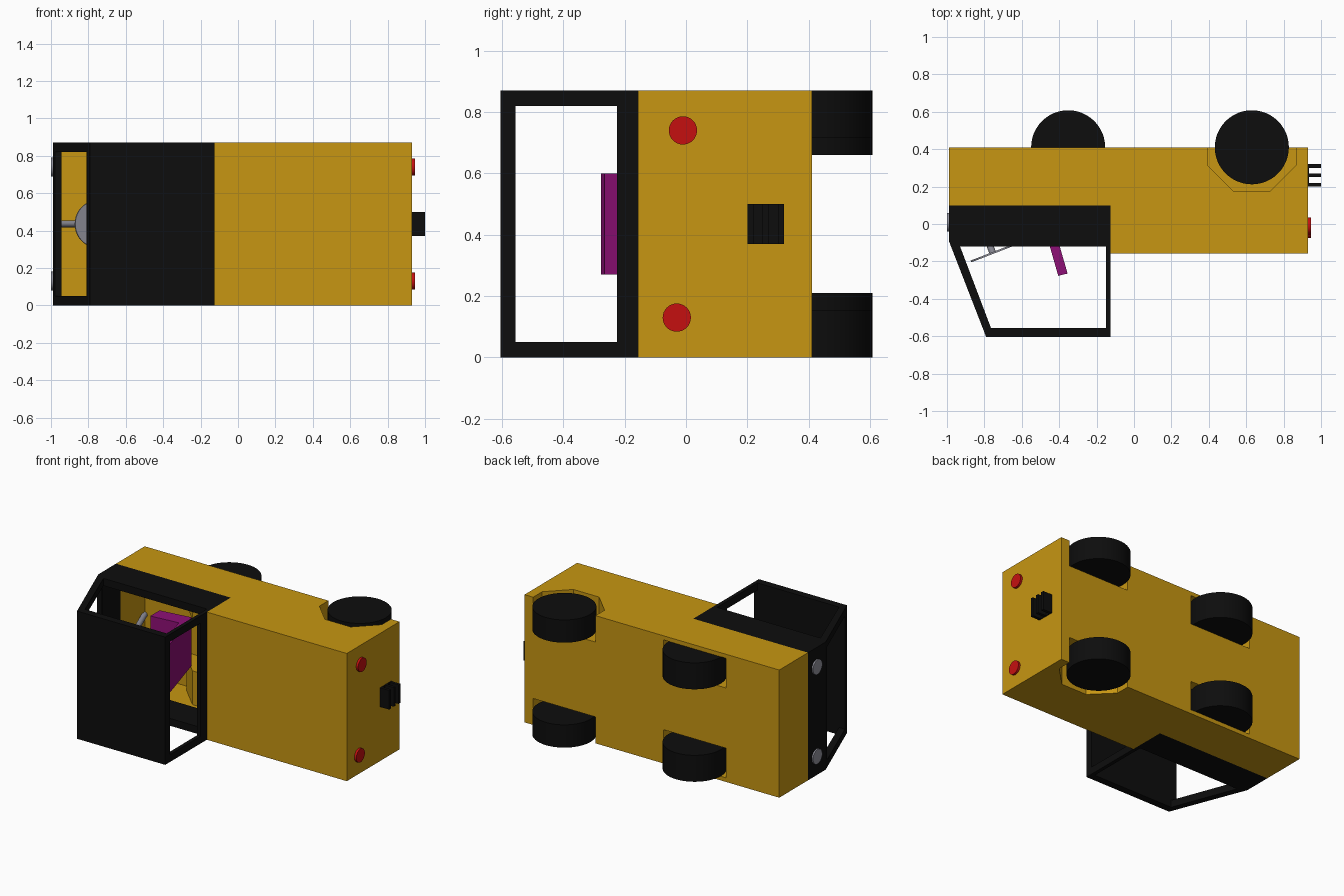
import bpy, bmesh, math
from mathutils import Vector

cube = bpy.data.objects.get("Cube")
if cube:
    bpy.data.objects.remove(cube, do_unlink=True)

WIDTH = 0.87


def material(name, rgb):
    m = bpy.data.materials.new(name)
    m.use_nodes = True
    m.diffuse_color = (*rgb, 1)
    m.node_tree.nodes["Principled BSDF"].inputs["Base Color"].default_value = (*rgb, 1)
    return m


gold = material("gold_paint", (0.57, 0.305, 0.006))
black = material("black", (0.004, 0.004, 0.004))
red = material("red_lens", (0.56, 0.005, 0.005))
gray = material("gray_metal", (0.29, 0.29, 0.34))
magenta = material("magenta_seat", (0.27, 0.005, 0.18))


def finish(name, bm, mat):
    bmesh.ops.recalc_face_normals(bm, faces=bm.faces)
    mesh = bpy.data.meshes.new(name)
    bm.to_mesh(mesh)
    bm.free()
    mesh.materials.append(mat)
    ob = bpy.data.objects.new(name, mesh)
    bpy.context.collection.objects.link(ob)
    return ob


def prism(name, points, z0, z1, mat):
    """Side profile in x, y extruded across the width."""
    bm = bmesh.new()
    face = bm.faces.new([bm.verts.new((x, y, z0)) for x, y in points])
    out = bmesh.ops.extrude_face_region(bm, geom=[face])
    verts = [v for v in out["geom"] if isinstance(v, bmesh.types.BMVert)]
    bmesh.ops.translate(bm, verts=verts, vec=(0, 0, z1 - z0))
    return finish(name, bm, mat)


def box(name, x0, x1, y0, y1, z0, z1, mat):
    return prism(name, [(x0, y0), (x1, y0), (x1, y1), (x0, y1)], z0, z1, mat)


def rod(name, start, end, radius, mat, sides=32):
    """Cylinder between two points."""
    a, b = Vector(start), Vector(end)
    bm = bmesh.new()
    bmesh.ops.create_cone(bm, cap_ends=True, segments=sides, radius1=radius,
                          radius2=radius, depth=(b - a).length)
    rot = (b - a).to_track_quat("Z", "Y")
    for v in bm.verts:
        v.co = rot @ v.co + (a + b) / 2
    ob = finish(name, bm, mat)
    select(ob)
    bpy.ops.object.shade_smooth_by_angle(angle=math.radians(35))
    return ob


def select(ob):
    bpy.ops.object.select_all(action="DESELECT")
    ob.select_set(True)
    bpy.context.view_layer.objects.active = ob


def combine(ob, tool, operation="DIFFERENCE"):
    select(ob)
    mod = ob.modifiers.new("boolean", "BOOLEAN")
    mod.operation = operation
    mod.solver = "EXACT"
    mod.object = tool
    bpy.ops.object.modifier_apply(modifier=mod.name)
    bpy.data.objects.remove(tool, do_unlink=True)


def octagon(cx, apothem, half=False):
    r = apothem / math.cos(math.pi / 8)
    pts = [(cx + r * math.cos((k + 0.5) * math.pi / 4),
            0.41 + r * math.sin((k + 0.5) * math.pi / 4)) for k in range(8)]
    if half:
        pts = [p for p in pts if p[1] < 0.41]
        pts = [(cx - apothem, 0.39)] + pts + [(cx + apothem, 0.39)]
    return pts


def spans(z0, z1):
    """A span across the width and its mirror image."""
    return (("left", z0, z1), ("right", WIDTH - z1, WIDTH - z0))


# Body with hollow cab floor and cargo block
body = prism("body", [(-0.99, 0.41), (-0.99, 0.10), (-0.125, 0.10), (-0.125, -0.157),
                      (0.93, -0.157), (0.93, 0.41)], 0, WIDTH, gold)
combine(body, box("cavity", -0.955, -0.15, 0, 0.36, 0.03, WIDTH - 0.03, gold))

# Wheel arches: enclosed front housings, open octagonal rear arches
FRONT_X, REAR_X = -0.352, 0.63
for side, z0, z1 in spans(0.61, 0.85):
    combine(body, prism("housing", octagon(FRONT_X, 0.25, True), z0, z1, gold), "UNION")
for side, z0, z1 in spans(0.64, 0.842):
    combine(body, prism("front_arch", octagon(FRONT_X, 0.235), z0, z1, gold))
for side, z0, z1 in spans(0.69, 1.0):
    combine(body, prism("rear_arch", octagon(REAR_X, 0.235), z0, z1, gold))

# Cab frame, cut hollow with open windows
cab = prism("cab_frame", [(-0.99, 0.10), (-0.99, -0.09), (-0.79, -0.605),
                          (-0.125, -0.605), (-0.125, 0.10)], 0, WIDTH, black)
combine(cab, prism("cab_cavity", [(-0.955, 0.2), (-0.955, -0.09), (-0.76, -0.555),
                                  (-0.15, -0.555), (-0.15, 0.2)], 0.05, WIDTH - 0.05, black))
combine(cab, prism("side_windows", [(-0.93, -0.12), (-0.765, -0.555), (-0.15, -0.555),
                                    (-0.15, -0.12)], -0.1, 1, black))
combine(cab, box("rear_window", -0.3, 0, -0.555, -0.225, 0.05, WIDTH - 0.05, black))
combine(cab, prism("windshield", [(-1.2, -0.12), (-0.9, -0.12), (-0.74, -0.555),
                                  (-1.2, -0.555)], 0.05, WIDTH - 0.05, black))

# Wheels
for name, x, z0, z1 in (("front", FRONT_X, 0.66, 0.84), ("rear", REAR_X, 0.715, WIDTH)):
    for side, a, b in spans(z0, z1):
        rod(f"{name}_wheel_{side}", (x, 0.41, a), (x, 0.41, b), 0.198, black, 48)

# Seat
prism("seat", [(-0.405, -0.277), (-0.355, -0.265), (-0.49, 0.2), (-0.71, 0.17),
               (-0.71, 0.07), (-0.51, 0.09)], 0.27, 0.6, magenta)

# Steering wheel and column
hub = Vector((-0.755, -0.155, WIDTH / 2))
axis = Vector((-0.36, 0.93, 0))
rod("steering_wheel", hub - axis * 0.005, hub + axis * 0.005, 0.125, gray, 40)
rod("steering_column", hub, hub + axis * 0.56, 0.018, gray, 16)

# Lamps
for side, z, y in (("left", 0.74, -0.01), ("right", 0.13, -0.03)):
    rod(f"headlight_{side}", (-0.98, 0.01, z), (-1.0, 0.01, z), 0.05, gray)
    rod(f"tail_light_{side}", (0.92, y, z), (0.945, y, z), 0.046, red)

# Ribbed rear coupling
box("coupling_plate", 0.92, 0.935, 0.2, 0.32, 0.37, 0.5, black)
for i, y in enumerate((0.21, 0.26, 0.31)):
    box(f"coupling_rib_{i + 1}", 0.93, 1.0, y - 0.01, y + 0.01, 0.37, 0.5, black)
